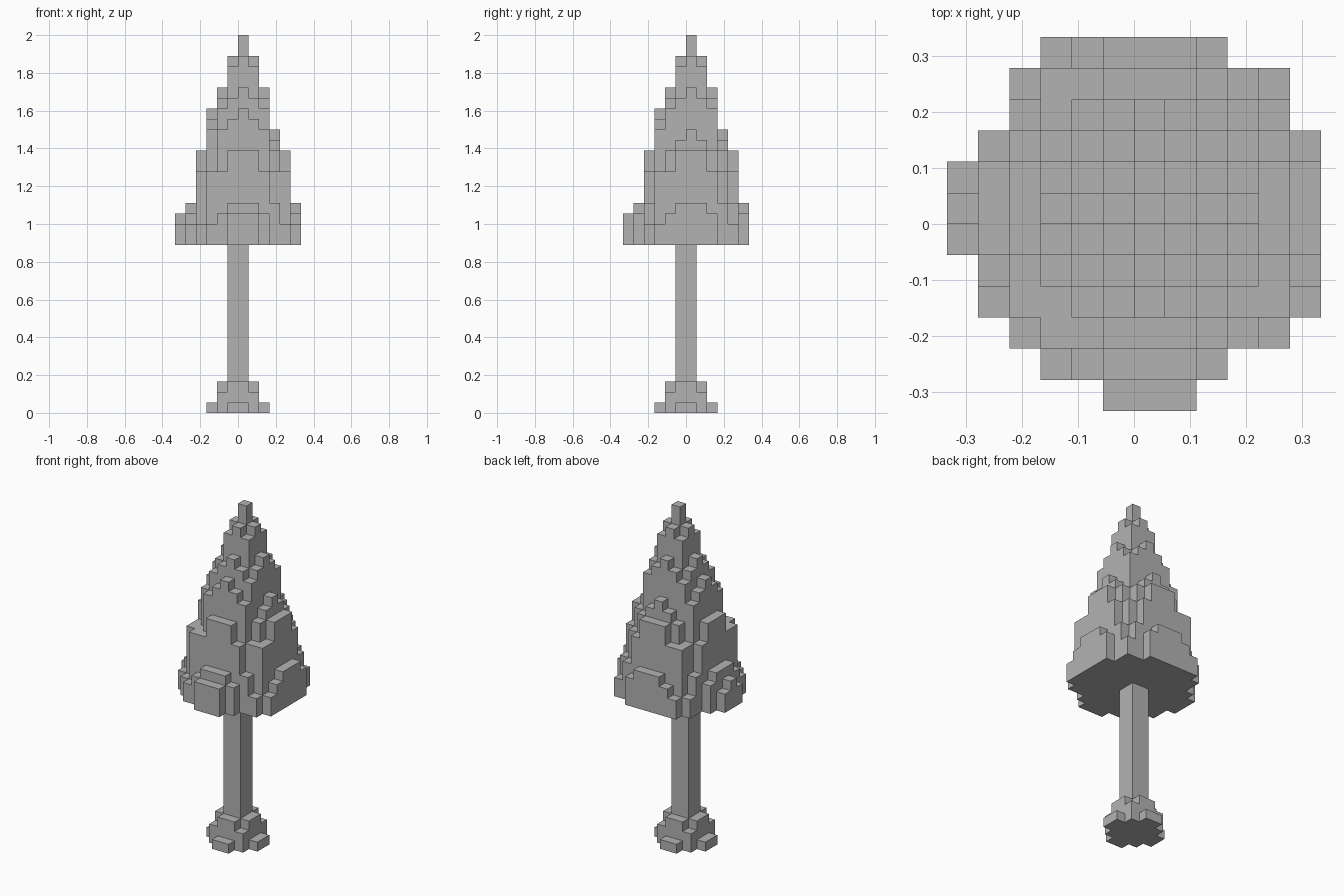
import bpy
import bmesh

if "Cube" in bpy.data.objects:
    bpy.data.objects.remove(bpy.data.objects["Cube"], do_unlink=True)

UNIT = 1 / 18  # edge of one block

grey = bpy.data.materials.new("plain_grey")
grey.use_nodes = True
colour = (0.45, 0.45, 0.45, 1)
grey.diffuse_color = colour
grey.node_tree.nodes["Principled BSDF"].inputs["Base Color"].default_value = colour


def build_blocks(name, heights, floor):
    """Outer skin of block columns that stand on a shared floor level."""
    bm = bmesh.new()

    def quad(*points):
        bm.faces.new([bm.verts.new([c * UNIT for c in p]) for p in points])

    for (x, y), top in heights.items():
        corners = [(x, y), (x + 1, y), (x + 1, y + 1), (x, y + 1)]
        quad(*[(*c, top) for c in corners])
        quad(*[(*c, floor) for c in reversed(corners)])
        sides = [(x, y - 1), (x + 1, y), (x, y + 1), (x - 1, y)]
        for i, side in enumerate(sides):
            low = heights.get(side, floor)
            a, b = corners[i], corners[(i + 1) % 4]
            if low < top:
                quad((*a, low), (*b, low), (*b, top), (*a, top))
    bmesh.ops.remove_doubles(bm, verts=bm.verts, dist=UNIT / 100)
    mesh = bpy.data.meshes.new(name)
    bm.to_mesh(mesh)
    bm.free()
    mesh.materials.append(grey)
    obj = bpy.data.objects.new(name, mesh)
    bpy.context.collection.objects.link(obj)


# Canopy: top level by square ring, then by distance from the ring's middle
RINGS = [[36], [34, 33], [31, 30, 29], [29, 28, 27, 23],
         [25, 25, 23, 20, 18], [20, 20, 19], [19, 18]]


def canopy_top(x, y):
    ring, offset = sorted((abs(x), abs(y)), reverse=True)
    far = x if abs(x) == ring else y
    near = y if abs(x) == ring else x
    if ring == 6 and far > 0:
        return None
    if ring == 6 and far == y and offset < 2:
        return 19
    # slightly lopsided steps on the outer rings
    if ring == 3 and far > 0 and offset < 3:
        return (27, 26, 25)[offset]
    if near == -3 and ring in (4, 5):
        return 23 if ring == 4 else 18
    row = RINGS[ring]
    return row[offset] if offset < len(row) else None


canopy = {}
for x in range(-6, 6):
    for y in range(-6, 6):
        top = canopy_top(x, y)
        if top:
            canopy[x, y] = top
build_blocks("canopy", canopy, 16)

# Trunk: two blocks square
build_blocks("trunk", {(x, y): 16 for x in (-1, 0) for y in (-1, 0)}, 0)

# Root flare: stepped blocks around the trunk foot
flare = {}
steps = {(0, 0): 3, (1, 0): 3, (1, 1): 2, (2, 0): 1}
for x in range(-3, 3):
    for y in range(-3, 3):
        a, b = (c if c >= 0 else -1 - c for c in (x, y))
        top = steps.get((max(a, b), min(a, b)))
        if top:
            flare[x, y] = top
build_blocks("root_flare", flare, 0)
